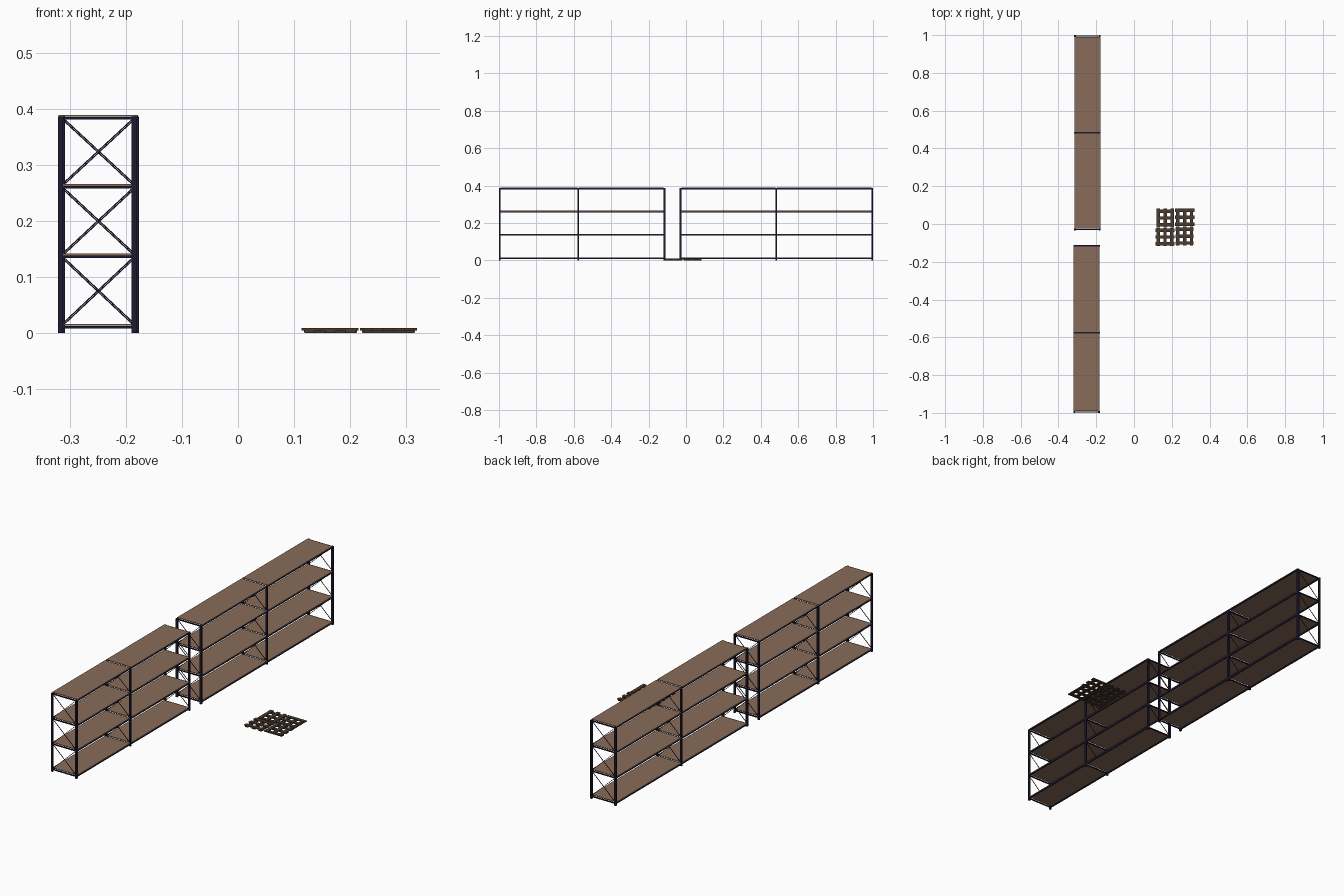
import bpy, bmesh, math
from mathutils import Matrix, Vector

if "Cube" in bpy.data.objects:
    bpy.data.objects.remove(bpy.data.objects["Cube"])


def material(name, rgb):
    m = bpy.data.materials.new(name)
    m.diffuse_color = (*rgb, 1)
    m.use_nodes = True
    m.node_tree.nodes["Principled BSDF"].inputs["Base Color"].default_value = m.diffuse_color
    return m


STEEL = material("dark_steel", (0.012, 0.010, 0.03))
BOARD = material("shelf_board", (0.25, 0.15, 0.1))
WOOD = material("pallet_wood", (0.065, 0.042, 0.028))


def add_box(bm, x0, x1, y0, y1, z0, z1):
    size = Matrix.Diagonal((x1 - x0, y1 - y0, z1 - z0, 1))
    mid = Matrix.Translation(((x0 + x1) / 2, (y0 + y1) / 2, (z0 + z1) / 2))
    bmesh.ops.create_cube(bm, size=1, matrix=mid @ size)


def add_bar(bm, a, b, t):
    a, b = Vector(a), Vector(b)
    rot = (b - a).to_track_quat('Z', 'Y').to_matrix().to_4x4()
    size = Matrix.Diagonal((t, t, (b - a).length, 1))
    bmesh.ops.create_cube(bm, size=1, matrix=Matrix.Translation((a + b) / 2) @ rot @ size)


def finish(bm, name, mat, matrix=Matrix()):
    me = bpy.data.meshes.new(name)
    bm.to_mesh(me)
    bm.free()
    me.materials.append(mat)
    ob = bpy.data.objects.new(name, me)
    ob.matrix_world = matrix
    bpy.context.collection.objects.link(ob)
    return ob


LEVELS = (0.0165, 0.1415, 0.2655, 0.389)   # top of each shelf
POST = 0.009
TOP = 0.3865


def rack(name, x0, x1, frames):
    # upright frames: posts, cross bars and diagonal braces
    posts, braces = bmesh.new(), bmesh.new()
    for y in frames:
        for px in (x0, x1 - POST):
            add_box(posts, px, px + POST, y - POST / 2, y + POST / 2, 0, TOP)
        a, b = x0 + POST, x1 - POST
        for z in LEVELS:
            add_box(braces, a, b, y - 0.003, y + 0.003, z - 0.008, z - 0.0035)
        for lo, hi in zip(LEVELS, LEVELS[1:]):
            lo, hi = lo + 0.001, hi - 0.009
            add_bar(braces, (a, y - 0.0012, lo), (b, y - 0.0012, hi), 0.0022)
            add_bar(braces, (a, y + 0.0012, hi), (b, y + 0.0012, lo), 0.0022)
    finish(posts, name + "_posts", STEEL)
    finish(braces, name + "_braces", STEEL)

    # long beams and shelf boards of each bay
    beams, boards = bmesh.new(), bmesh.new()
    for ya, yb in zip(frames, frames[1:]):
        ya, yb = ya + POST / 2, yb - POST / 2
        for z in LEVELS:
            for bx in (x0 + 0.001, x1 - 0.006):
                add_box(beams, bx, bx + 0.005, ya, yb, z - 0.009, z - 0.003)
            add_box(boards, x0 + 0.0015, x1 - 0.0015, ya, yb, z - 0.003, z)
    finish(beams, name + "_beams", STEEL)
    finish(boards, name + "_shelves", BOARD)


rack("long_rack", -0.317, -0.1765, (-0.029, 0.483, 0.9955))
rack("short_rack", -0.321, -0.1805, (-0.9955, -0.576, -0.115))


def pallet(name, x, y, angle):
    # three top slats running along x on three cross bearers
    bm = bmesh.new()
    for i in (-1, 0, 1):
        v = i * 0.0365
        add_box(bm, -0.051, 0.051, v - 0.009, v + 0.009, 0.005, 0.009)
        add_box(bm, v - 0.009, v + 0.009, -0.047, 0.047, 0.001, 0.005)
        # bottom runner feet
        add_box(bm, v - 0.007, v + 0.007, -0.046, 0.046, 0, 0.001)
    finish(bm, name, WOOD,
           Matrix.Translation((x, y, 0)) @ Matrix.Rotation(angle, 4, 'Z'))


# pallets laid out in a two by two pinwheel
pallet("pallet_back_left", 0.165, 0.032, math.pi / 2)
pallet("pallet_back_right", 0.268, 0.036, 0)
pallet("pallet_front_left", 0.164, -0.069, 0)
pallet("pallet_front_right", 0.268, -0.064, math.pi / 2)
